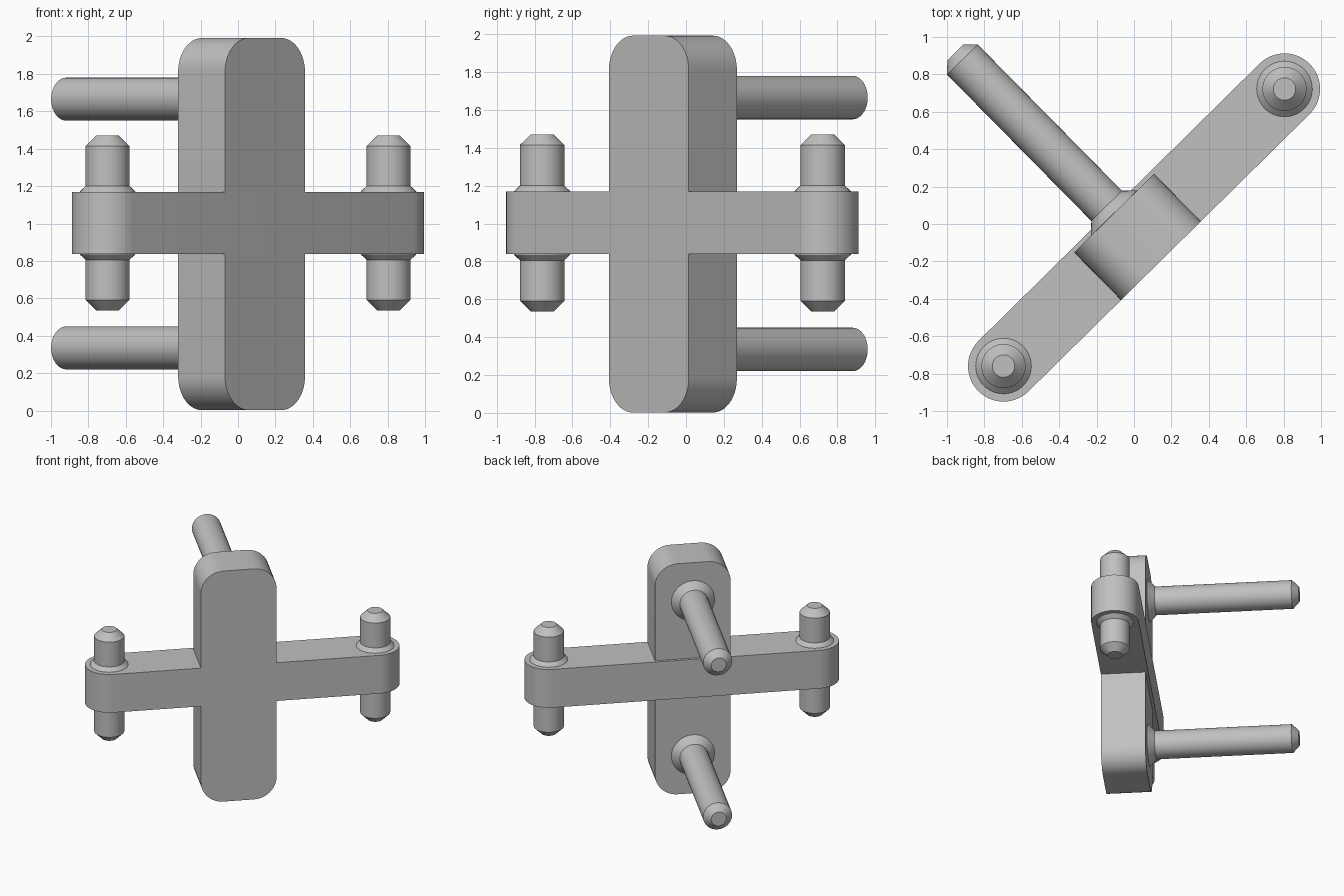
import bpy, bmesh
from math import radians, pi, sin, cos
from mathutils import Matrix, Vector

cube = bpy.data.objects.get("Cube")
if cube:
    bpy.data.objects.remove(cube, do_unlink=True)

grey = bpy.data.materials.new("plain grey")
grey.use_nodes = True
colour = (0.53, 0.53, 0.53, 1)
grey.diffuse_color = colour
grey.node_tree.nodes["Principled BSDF"].inputs["Base Color"].default_value = colour

# The whole body is turned about the vertical axis
TURN = Matrix.Rotation(radians(44.6), 4, 'Z')


def finish(name, bm, location, tilt=0):
    bmesh.ops.remove_doubles(bm, verts=bm.verts, dist=1e-5)
    bmesh.ops.recalc_face_normals(bm, faces=bm.faces)
    for face in bm.faces:
        face.smooth = True
    mesh = bpy.data.meshes.new(name)
    bm.to_mesh(mesh)
    bm.free()
    mesh.set_sharp_from_angle(angle=radians(30))
    mesh.materials.append(grey)
    obj = bpy.data.objects.new(name, mesh)
    bpy.context.collection.objects.link(obj)
    obj.matrix_world = (TURN @ Matrix.Translation(location)
                        @ Matrix.Rotation(radians(tilt), 4, 'X'))
    return obj


def rounded_slab(name, width, height, radius, depth, location, tilt=0, steps=12):
    """Rounded rectangle extruded evenly about its centre."""
    bm = bmesh.new()
    verts = []
    for quarter, (sx, sy) in enumerate([(1, 1), (-1, 1), (-1, -1), (1, -1)]):
        for i in range(steps + 1):
            a = (quarter + i / steps) * pi / 2
            verts.append(bm.verts.new((sx * (width / 2 - radius) + radius * cos(a),
                                       sy * (height / 2 - radius) + radius * sin(a),
                                       -depth / 2)))
    face = bm.faces.new(verts)
    top = bmesh.ops.extrude_face_region(bm, geom=[face], use_keep_orig=True)
    moved = [v for v in top["geom"] if isinstance(v, bmesh.types.BMVert)]
    bmesh.ops.translate(bm, verts=moved, vec=(0, 0, depth))
    return finish(name, bm, location, tilt)


def turned_pin(name, profile, location, tilt=0):
    """Spin (radius, height) pairs around z."""
    bm = bmesh.new()
    points = [(0, profile[0][1])] + profile + [(0, profile[-1][1])]
    verts = [bm.verts.new((r, 0, z)) for r, z in points]
    edges = [bm.edges.new(pair) for pair in zip(verts, verts[1:])]
    bmesh.ops.spin(bm, geom=verts + edges, cent=(0, 0, 0), axis=(0, 0, 1),
                   angle=2 * pi, steps=40, use_merge=True)
    return finish(name, bm, location, tilt)


# Upright plate and the round-ended crossbar through it
rounded_slab("upright_plate", 0.6, 1.99, 0.18, 0.357, Vector((-0.035, -0.0625, 0.997)), 90)
rounded_slab("crossbar", 2.49, 0.38, 0.19, 0.33, Vector((0.025, -0.051, 1.003)))

# Vertical pins through both ends of the crossbar, with collars above and below
half = [(0.15, 0.16), (0.148, 0.168), (0.118, 0.197), (0.118, 0.411), (0.06, 0.468)]
full = [(r, -z) for r, z in reversed(half)] + half
for name, side in (("left_pin", 1), ("right_pin", -1)):
    turned_pin(name, full, Vector((0.025 + side * 1.055, -0.051, 1.003)))

# Long pegs from the back of the plate, with flared bases
peg = [(0.172, 0.1), (0.172, 0.117), (0.115, 0.172), (0.115, 1.27), (0.06, 1.324)]
for name, z in (("upper_peg", 1.665), ("lower_peg", 0.335)):
    turned_pin(name, peg, Vector((-0.036, 0, z)), -90)
